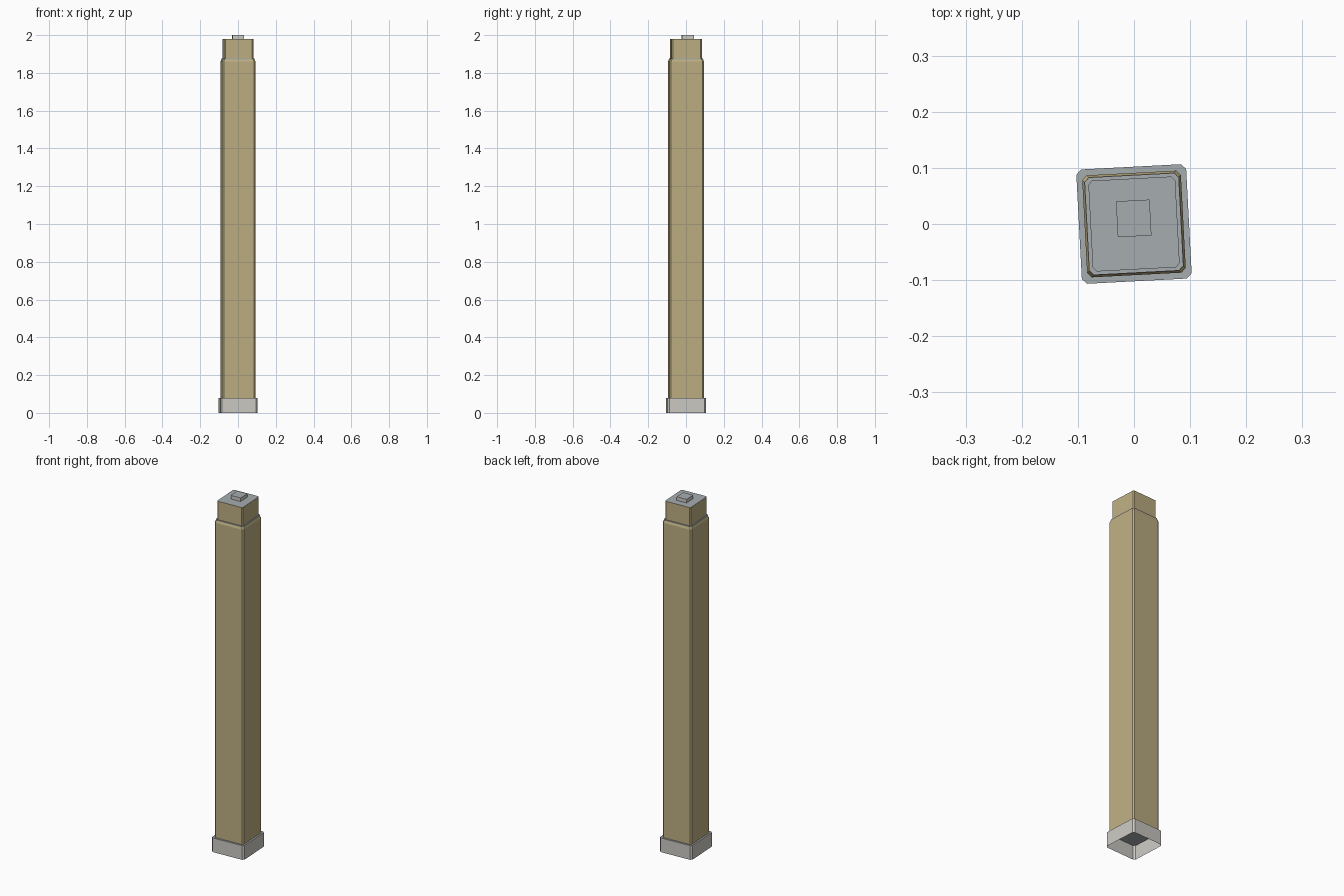
import bpy
import bmesh
import math
from mathutils import Matrix

cube = bpy.data.objects.get("Cube")
if cube:
    bpy.data.objects.remove(cube, do_unlink=True)

TURN = Matrix.Rotation(math.radians(3), 4, 'Z')


def srgb(*rgb):
    return [((c / 255 + 0.055) / 1.055) ** 2.4 for c in rgb] + [1]


def material(name, color):
    mat = bpy.data.materials.new(name)
    mat.use_nodes = True
    mat.diffuse_color = color
    mat.node_tree.nodes["Principled BSDF"].inputs["Base Color"].default_value = color
    return mat


tan = material("tan_wall", srgb(190, 174, 130))
pale = material("pale_stone", srgb(204, 202, 196))
roof = material("blue_gray_roof", srgb(166, 172, 176))


def outline(bm, hx, hy, cut, z, cy):
    """Ring of vertices for a rectangle with clipped corners."""
    if cut:
        pts = []
        for sx, sy in ((1, 1), (-1, 1), (-1, -1), (1, -1)):
            pair = [(sx * hx, sy * (hy - cut)), (sx * (hx - cut), sy * hy)]
            pts += pair if sx == sy else pair[::-1]
    else:
        pts = [(hx, hy), (-hx, hy), (-hx, -hy), (hx, -hy)]
    return [bm.verts.new(TURN @ Matrix.Translation((x, y + cy, z)) @ bm_origin) for x, y in pts]


bm_origin = Matrix.Identity(4).to_translation()


def tier(name, levels, side, cut=0.0, cy=0.0):
    """Stack of outlines (hx, hy, z), open below and capped with roof colour."""
    bm = bmesh.new()
    rings = [outline(bm, hx, hy, cut, z, cy) for hx, hy, z in levels]
    for low, high in zip(rings, rings[1:]):
        for i in range(len(low)):
            j = (i + 1) % len(low)
            bm.faces.new((low[i], low[j], high[j], high[i]))
    bm.faces.new(rings[-1]).material_index = 1
    mesh = bpy.data.meshes.new(name)
    bm.to_mesh(mesh)
    bm.free()
    mesh.materials.append(side)
    mesh.materials.append(roof)
    obj = bpy.data.objects.new(name, mesh)
    bpy.context.collection.objects.link(obj)
    return obj


# Hollow plinth at the foot
tier("plinth", [(0.098, 0.102, 0), (0.098, 0.102, 0.08)], pale, 0.009)

# Tall shaft with a tapered shoulder
tier("shaft", [(0.088, 0.091, 0.08), (0.088, 0.091, 1.86), (0.084, 0.087, 1.872)], tan, 0.008)

# Narrow metal lip on the shoulder
tier("shoulder_lip", [(0.084, 0.087, 1.872), (0.084, 0.087, 1.876)], roof, 0.008)

# Set-back upper storey
tier("upper_storey", [(0.0775, 0.081, 1.872), (0.0775, 0.081, 1.98)], tan, 0.007)

# Small roof housing
tier("roof_housing", [(0.03, 0.032, 1.98), (0.03, 0.032, 2.0)], pale, cy=0.01)
